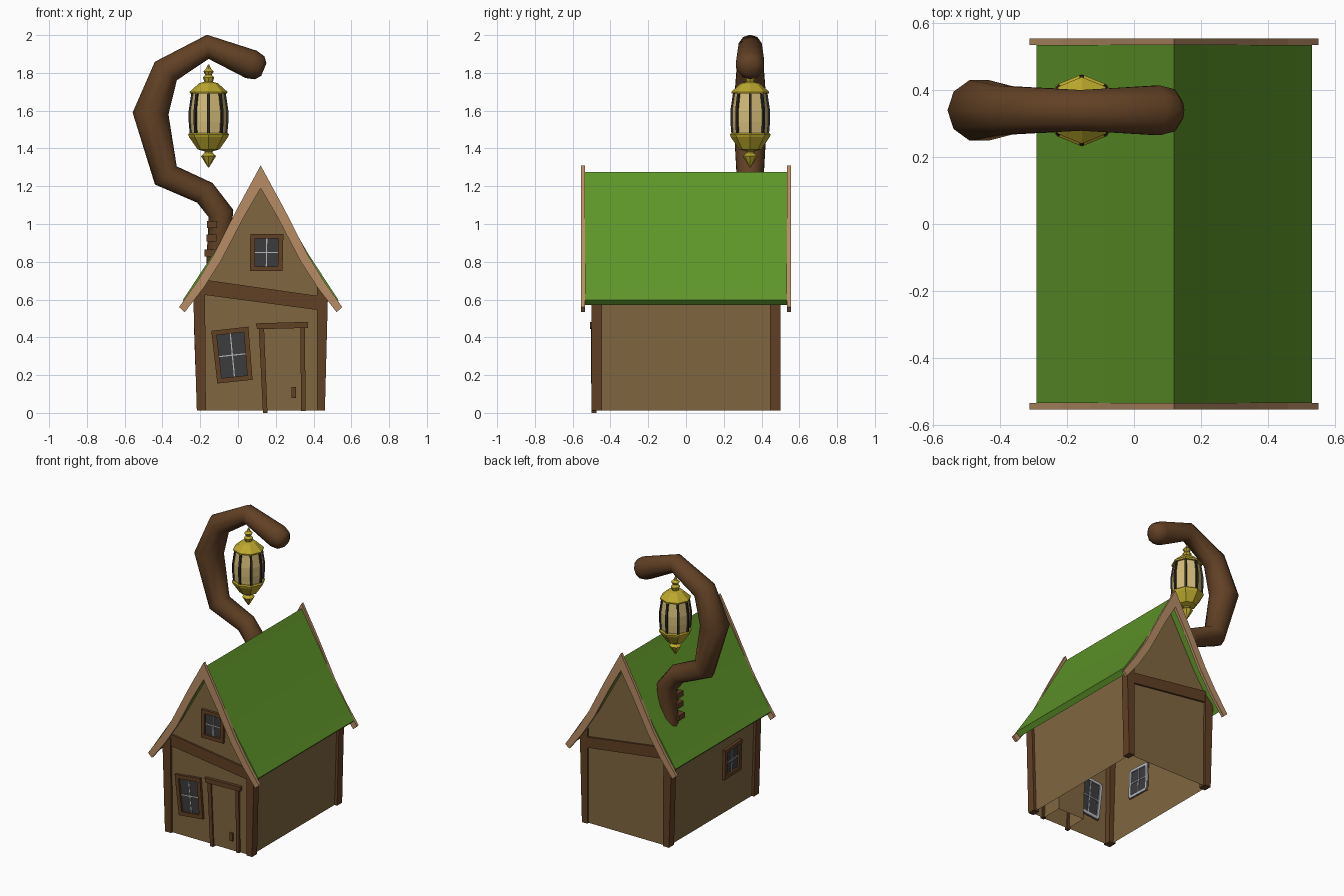
import bpy, bmesh, math
from mathutils import Vector

if "Cube" in bpy.data.objects:
    bpy.data.objects.remove(bpy.data.objects["Cube"])


def material(name, r, g, b):
    m = bpy.data.materials.new(name)
    m.diffuse_color = (r, g, b, 1)
    m.use_nodes = True
    m.node_tree.nodes["Principled BSDF"].inputs["Base Color"].default_value = m.diffuse_color
    return m


WALL = material("wall plank brown", 0.215, 0.132, 0.052)
DARK = material("dark timber", 0.120, 0.052, 0.018)
PALE = material("pale timber", 0.47, 0.265, 0.13)
GREEN = material("roof green", 0.112, 0.30, 0.022)
GLASS = material("window grey", 0.045, 0.045, 0.048)
LEAD = material("window bar grey", 0.45, 0.47, 0.5)
GOLD = material("lantern gold", 0.50, 0.39, 0.026)
GLOW = material("lantern glass", 0.66, 0.50, 0.19)
IRON = material("lantern iron", 0.025, 0.023, 0.018)


def finish(name, bm, mat, smooth=None):
    bmesh.ops.recalc_face_normals(bm, faces=bm.faces)
    me = bpy.data.meshes.new(name)
    bm.to_mesh(me)
    bm.free()
    me.materials.append(mat)
    ob = bpy.data.objects.new(name, me)
    bpy.context.collection.objects.link(ob)
    if smooth:
        bpy.context.view_layer.objects.active = ob
        ob.select_set(True)
        bpy.ops.object.shade_smooth_by_angle(angle=math.radians(smooth))
        ob.select_set(False)
    return ob


# Surfaces that flat parts are laid on: (along, up, outward) -> xyz
WALL_Y = 0.485
def front(u, v, d): return (u, -WALL_Y - d, v)
def back(u, v, d): return (u, WALL_Y + d, v)
def left(u, v, d): return (-0.2 - 0.033 * v - d, u, v)


def prism(name, poly, d0, d1, mat, place=front, open_faces=False, smooth=None):
    """Extrude a 2D outline from depth d0 to d1; optionally drop bottom faces."""
    bm = bmesh.new()
    rings = [[bm.verts.new(place(u, v, d)) for u, v in poly] for d in (d0, d1)]
    n = len(poly)
    bm.faces.new(rings[0])
    bm.faces.new(rings[1])
    for i in range(n):
        j = (i + 1) % n
        bm.faces.new((rings[0][i], rings[0][j], rings[1][j], rings[1][i]))
    bmesh.ops.recalc_face_normals(bm, faces=bm.faces)
    if open_faces:
        bm.normal_update()
        bmesh.ops.delete(bm, geom=[f for f in bm.faces if f.normal.z < -0.9],
                         context='FACES_ONLY')
    return finish(name, bm, mat, smooth)


def bar(name, p, q, w, d0, d1, mat, place=front, over=0.0):
    """Straight board of width w from p to q, ends extended by over."""
    p, q = Vector(p), Vector(q)
    t = (q - p).normalized()
    s = Vector((-t.y, t.x)) * w / 2
    p, q = p - t * over, q + t * over
    return prism(name, [p - s, q - s, q + s, p + s], d0, d1, mat, place)


def window(name, corners, place):
    """Framed window; corners TL, TR, BR, BL are frame centre lines."""
    c = [Vector(p) for p in corners]
    prism(name + "_glass", c, -0.006, 0.004, GLASS, place)
    for i in range(4):
        p, q = c[i], c[(i + 1) % 4]
        bar(name + "_frame", p, q, 0.026, -0.004, 0.018, DARK, place,
            0.013 if i % 2 == 0 else 0)
        bar(name + "_inner_rim", p, q, 0.02, -0.012, -0.004, LEAD, place)
    for i in (0, 1):
        a, b = (c[i] + c[i + 1]) / 2, (c[i + 2] + c[(i + 3) % 4]) / 2
        bar(name + "_bar", a, b, 0.006, -0.010, 0.007, LEAD, place)


# Walls: gabled box, open underneath
CX = 0.12
prism("walls", [(-0.2, 0.012), (0.44, 0.012), (0.46, 0.66), (CX, 1.22), (-0.22, 0.66)],
      0, -2 * WALL_Y, WALL, open_faces=True)

# Roof slab with a slight sag
def both_sides(outer, inner):
    """Mirror a half outline (top to eave) around the ridge."""
    return ([(CX - x, z) for x, z in reversed(outer)] + [(CX + x, z) for x, z in outer[1:]]
            + [(CX + x, z) for x, z in reversed(inner)] + [(CX - x, z) for x, z in inner[1:]])

prism("roof", both_sides([(0, 1.275), (0.25, 0.845), (0.412, 0.597)],
                         [(0, 1.21), (0.215, 0.825), (0.385, 0.57)]),
      0.05, -2 * WALL_Y - 0.05, GREEN, smooth=30)

# Barge boards, posts and cross beams on both gable ends
board = both_sides([(0, 1.31), (0.125, 1.08), (0.25, 0.835), (0.34, 0.69), (0.432, 0.56)],
                   [(0, 1.19), (0.09, 1.035), (0.21, 0.805), (0.302, 0.662), (0.402, 0.533)])
for end, place in (("front", front), ("back", back)):
    prism(end + "_barge_board", board, 0.05, 0.07, PALE, place)
    prism(end + "_left_post", [(-0.218, 0.012), (-0.17, 0.012), (-0.175, 0.68), (-0.237, 0.62)],
          -0.04, 0.016, DARK, place)
    prism(end + "_right_post", [(0.418, 0.012), (0.46, 0.012), (0.476, 0.62), (0.418, 0.68)],
          -0.04, 0.016, DARK, place)
    prism(end + "_beam", [(-0.18, 0.625), (0.42, 0.545), (0.42, 0.62), (-0.18, 0.705)],
          -0.01, 0.013, DARK, place)

# Windows: crooked front, attic, left side
window("front_window", [(-0.127, 0.423), (0.043, 0.442), (0.063, 0.187), (-0.098, 0.17)], front)
window("attic_window", [(0.078, 0.935), (0.227, 0.935), (0.223, 0.763), (0.076, 0.763)], front)
window("side_window", [(-0.28, 0.465), (-0.12, 0.455), (-0.12, 0.27), (-0.28, 0.275)], left)

# Door with frame and an inner porch box
prism("door_box", [(0.14, 0.012), (0.345, 0.012), (0.34, 0.45), (0.125, 0.45)],
      0.004, -0.15, WALL, open_faces=True)
prism("door_left_jamb", [(0.132, 0), (0.156, 0), (0.138, 0.45), (0.11, 0.45)], -0.01, 0.014, DARK)
prism("door_right_jamb", [(0.334, 0.01), (0.358, 0.01), (0.354, 0.45), (0.33, 0.45)],
      -0.01, 0.014, DARK)
prism("door_lintel", [(0.102, 0.443), (0.37, 0.45), (0.372, 0.482), (0.094, 0.474)],
      -0.01, 0.022, DARK)
prism("door_handle", [(0.284, 0.08), (0.308, 0.08), (0.308, 0.136), (0.284, 0.136)],
      0, 0.014, DARK)

# Crooked chimney trunk curling over the lantern
TY = 0.34
path = [(-0.115, 0.70, 0.055), (-0.105, 0.85, 0.06), (-0.09, 1.055, 0.068), (-0.175, 1.165, 0.066),
        (-0.382, 1.257, 0.075), (-0.463, 1.585, 0.095), (-0.382, 1.81, 0.076),
        (-0.16, 1.938, 0.064), (0.07, 1.845, 0.078), (0.115, 1.827, 0.066), (0.137, 1.818, 0.036)]
bm = bmesh.new()
N = 10
rings = []
for i, (x, z, r) in enumerate(path):
    p = Vector((x, TY, z))
    def direction(a, b):
        return Vector((path[b][0] - path[a][0], 0, path[b][1] - path[a][1])).normalized()
    t = (direction(max(i - 1, 0), max(i, 1)) +
         direction(min(i, len(path) - 2), min(i + 1, len(path) - 1))).normalized()
    side = Vector((t.z, 0, -t.x))
    rings.append([bm.verts.new(p + r * (math.cos(k * math.tau / N) * side
                                        + math.sin(k * math.tau / N) * Vector((0, 1, 0))))
                  for k in range(N)])
for a, b in zip(rings, rings[1:]):
    for k in range(N):
        bm.faces.new((a[k], a[(k + 1) % N], b[(k + 1) % N], b[k]))
bm.faces.new(rings[0])
bm.faces.new(rings[-1])
finish("chimney_trunk", bm, DARK, 60)

# Small knots low on the trunk
for x, z in ((-0.138, 0.995), (-0.14, 0.925), (-0.15, 0.845)):
    prism("trunk_knot", [(x - 0.027, z - 0.017), (x + 0.027, z - 0.017),
                         (x + 0.027, z + 0.02), (x - 0.027, z + 0.02)],
          -0.75, -0.815, DARK)

# Eight-sided lantern
LX = -0.156


def lathe(name, profile, mat, n=8):
    bm = bmesh.new()
    rs = [[bm.verts.new((LX + r * math.cos(k * math.tau / n),
                         TY + r * math.sin(k * math.tau / n), z)) for k in range(n)]
          for r, z in profile]
    for a, b in zip(rs, rs[1:]):
        for k in range(n):
            bm.faces.new((a[k], a[(k + 1) % n], b[(k + 1) % n], b[k]))
    bm.faces.new(rs[0])
    bm.faces.new(rs[-1])
    return finish(name, bm, mat)


lathe("lantern_cap", [(0.098, 1.69), (0.1, 1.70), (0.05, 1.745), (0.022, 1.752), (0.03, 1.775),
                      (0.017, 1.79), (0.028, 1.808), (0.014, 1.82), (0.003, 1.845)], GOLD)
glass = [(0.084, 1.695), (0.098, 1.60), (0.098, 1.54), (0.092, 1.47)]
lathe("lantern_glass", glass, GLOW)
lathe("lantern_base", [(0.1, 1.482), (0.108, 1.475), (0.103, 1.46), (0.058, 1.395), (0.022, 1.385),
                       (0.022, 1.375), (0.04, 1.36), (0.022, 1.33), (0.003, 1.30)], GOLD)
for k in range(8):
    a = k * math.tau / 8
    def spoke(u, v, d, c=math.cos(a), s=math.sin(a)):
        return (LX + u * c - d * s, TY + u * s + d * c, v)
    prism("lantern_bar", [(r + 0.007, z) for r, z in glass]
          + [(r - 0.006, z) for r, z in reversed(glass)], -0.007, 0.007, IRON, spoke)
